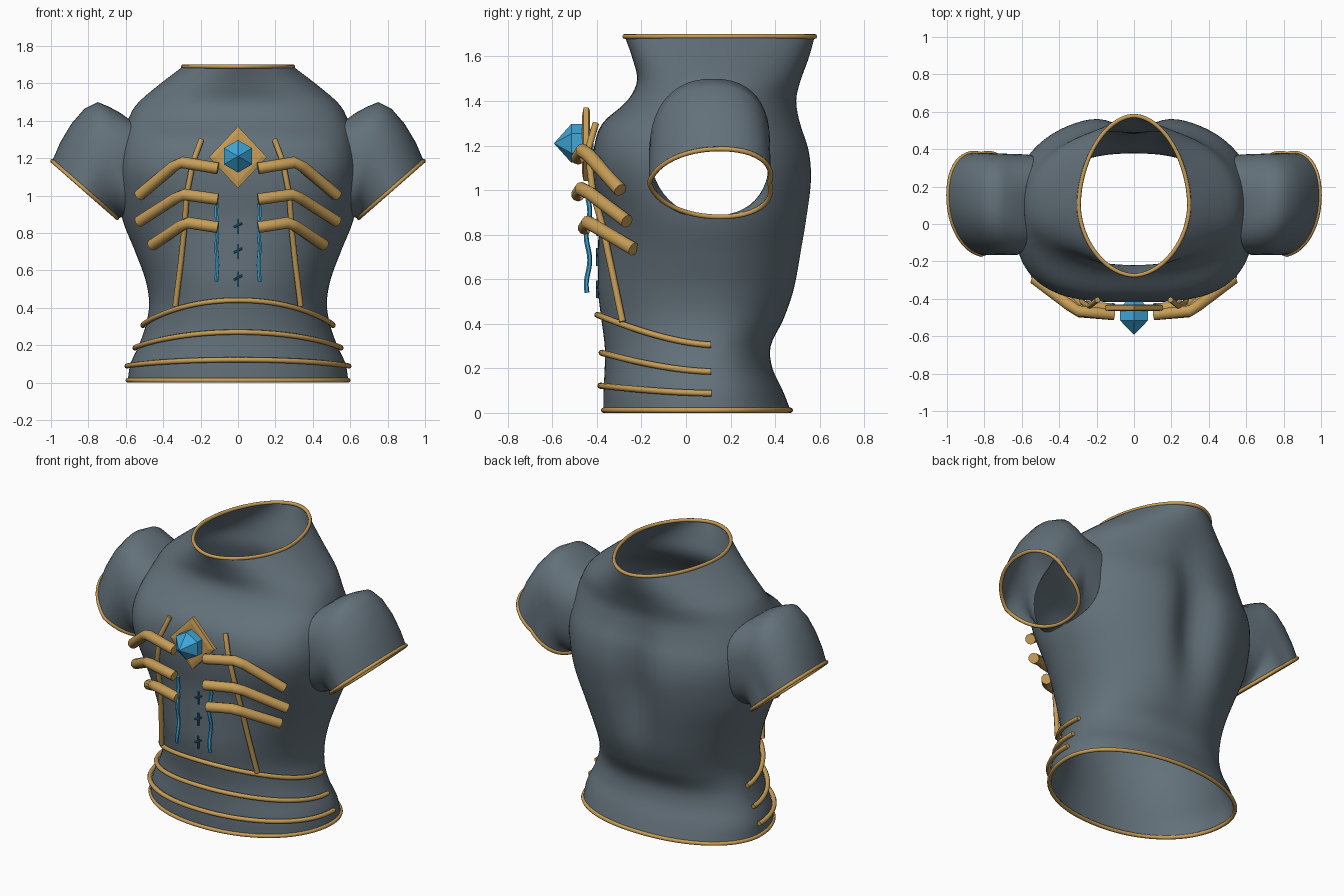
import bpy, bmesh, math
from mathutils import Vector

if "Cube" in bpy.data.objects:
    bpy.data.objects.remove(bpy.data.objects["Cube"])


def material(name, rgb):
    m = bpy.data.materials.new(name)
    m.diffuse_color = (*rgb, 1)
    m.use_nodes = True
    m.node_tree.nodes["Principled BSDF"].inputs["Base Color"].default_value = m.diffuse_color
    return m


STEEL = material("slate_steel", (0.125, 0.165, 0.195))
GOLD = material("gold_trim", (0.57, 0.34, 0.095))
BLUE = material("blue_crystal", (0.05, 0.39, 0.70))
DARK = material("dark_blue_inlay", (0.018, 0.12, 0.21))

# torso profile: height, half width, front y, back y
PROFILE = [
    (0.01, 0.59, -0.37, 0.47), (0.10, 0.575, -0.37, 0.435), (0.20, 0.53, -0.365, 0.39),
    (0.30, 0.495, -0.365, 0.385), (0.42, 0.475, -0.38, 0.45), (0.55, 0.495, -0.395, 0.505),
    (0.70, 0.55, -0.395, 0.54), (0.88, 0.62, -0.395, 0.57), (1.05, 0.64, -0.415, 0.585),
    (1.18, 0.64, -0.415, 0.57), (1.30, 0.62, -0.375, 0.53), (1.40, 0.59, -0.265, 0.51),
    (1.49, 0.54, -0.22, 0.525), (1.59, 0.425, -0.24, 0.555), (1.69, 0.295, -0.275, 0.58)]
YC = 0.10                                    # widest depth of every section
AY, AZ, RY, RZ, AP = 0.105, 1.145, 0.265, 0.265, 2.6   # armhole superellipse
Z0, Z1 = PROFILE[0][0], PROFILE[-1][0]


def power(z, front):
    """Squareness of the section: boxy chest, rounder back, pointed neck."""
    t = min(max((z - 1.5) / 0.19, 0), 1)
    return 2.1 + (0.95 if front else 0.2) * math.exp(-((z - 1.17) / 0.23) ** 2) - 0.25 * t


def section(z):
    """Half width, front y and back y at a height, smoothly interpolated."""
    z = min(max(z, Z0), Z1)
    i = 0
    while i < len(PROFILE) - 2 and z > PROFILE[i + 1][0]:
        i += 1
    p = [PROFILE[min(max(k, 0), len(PROFILE) - 1)] for k in range(i - 1, i + 3)]
    h = p[2][0] - p[1][0]
    t = (z - p[1][0]) / h
    out = []
    for c in (1, 2, 3):
        m1 = (p[2][c] - p[0][c]) / (p[2][0] - p[0][0]) * h
        m2 = (p[3][c] - p[1][c]) / (p[3][0] - p[1][0]) * h
        out.append((2*t**3 - 3*t*t + 1) * p[1][c] + (t**3 - 2*t*t + t) * m1
                   + (3*t*t - 2*t**3) * p[2][c] + (t**3 - t*t) * m2)
    return out


def spow(v, e):
    return math.copysign(abs(v) ** e, v)


def skin(a, z, off=0.0):
    """Point on the torso; angle 0 is the front centre."""
    hw, yf, yb = section(z)
    p = power(z, math.cos(a) > 0)
    x = hw * spow(math.sin(a), 2 / p)
    c = spow(math.cos(a), 2 / p)
    y = YC - c * (YC - yf if c > 0 else yb - YC)
    if c < 0:   # spine groove
        y -= 0.09 * math.exp(-((z - 0.95) / 0.38) ** 2 - (x / 0.13) ** 2)
    d = Vector((x, y - YC, 0)).normalized()
    return Vector((x, y, z)) + d * off


def side_x(y, z):
    hw, yf, yb = section(z)
    p = power(z, y < YC)
    v = (y - YC) / (yb - YC if y > YC else YC - yf)
    return hw * (1 - min(1, abs(v)) ** p) ** (1 / p)


def finish(name, bm, mat, angle=40):
    me = bpy.data.meshes.new(name)
    bm.to_mesh(me)
    bm.free()
    me.materials.append(mat)
    ob = bpy.data.objects.new(name, me)
    bpy.context.collection.objects.link(ob)
    bpy.context.view_layer.objects.active = ob
    for o in bpy.context.selected_objects:
        o.select_set(False)
    ob.select_set(True)
    if angle:
        bpy.ops.object.shade_smooth_by_angle(angle=math.radians(angle))


def loft(bm, rings):
    vs = [[bm.verts.new(p) for p in r] for r in rings]
    n = len(vs[0])
    for a, b in zip(vs, vs[1:]):
        for i in range(n):
            j = (i + 1) % n
            bm.faces.new((a[i], a[j], b[j], b[i]))
    return vs


def tube(name, pts, r, mat=GOLD, cyclic=False, sides=8):
    """Round rod swept along a path."""
    pts = [Vector(p) for p in pts]
    n = len(pts)
    rings = []
    normal = None
    for i, p in enumerate(pts):
        a = pts[(i - 1) % n] if cyclic or i else p
        b = pts[(i + 1) % n] if cyclic or i < n - 1 else p
        t = (b - a).normalized()
        ref = normal or (Vector((0, 0, 1)) if abs(t.z) < 0.9 else Vector((0, 1, 0)))
        normal = (ref - t * ref.dot(t)).normalized()
        bi = t.cross(normal)
        rings.append([p + r * (normal * math.cos(k * math.tau / sides)
                               + bi * math.sin(k * math.tau / sides)) for k in range(sides)])
    bm = bmesh.new()
    vs = loft(bm, rings)
    ends = (vs[-1], vs[0])
    if cyclic:
        for k in range(sides):
            q = (k + 1) % sides
            bm.faces.new((ends[0][k], ends[0][q], ends[1][q], ends[1][k]))
    else:
        for e in ends:
            bm.faces.new(e)
    bmesh.ops.recalc_face_normals(bm, faces=bm.faces)
    finish(name, bm, mat, 50)


# torso shell with two armholes
N, ROWS = 96, 64
angles = [i * math.tau / N for i in range(N)]
bm = bmesh.new()
loft(bm, [[skin(a, Z0 + (Z1 - Z0) * k / ROWS) for a in angles] for k in range(ROWS + 1)])


def hole(p):
    return (abs((p.y - AY) / RY) ** AP + abs((p.z - AZ) / RZ) ** AP) ** (1 / AP)


cut = [f for f in bm.faces
       if abs(f.calc_center_median().x) > 0.25 and hole(f.calc_center_median()) < 1]
bmesh.ops.delete(bm, geom=cut, context='FACES')
for v in bm.verts:
    if v.is_boundary and Z0 + 0.05 < v.co.z < Z1 - 0.05:
        h = hole(v.co)
        y, z = AY + (v.co.y - AY) / h, AZ + (v.co.z - AZ) / h
        v.co = (math.copysign(side_x(y, z), v.co.x), y, z)
finish("torso", bm, STEEL, 60)

# cap sleeves fanning out from the armpit: (top x, top z, bottom x, bottom z)
FAN = [(0.625, 1.44, 0.625, 0.885), (0.69, 1.475, 0.635, 0.88), (0.75, 1.50, 0.64, 0.88),
       (0.82, 1.465, 0.645, 0.88), (0.89, 1.385, 0.645, 0.88), (0.95, 1.285, 0.645, 0.88),
       (0.993, 1.185, 0.645, 0.88)]
M = 48
for s, side in ((1, "right"), (-1, "left")):
    base = []
    for k in range(M):
        t = k * math.tau / M
        y, z = AY + RY * spow(math.sin(t), 2 / AP), AZ + RZ * spow(math.cos(t), 2 / AP)
        base.append(Vector((s * side_x(y, z), y, z)))
    rings = [base]
    for i, (tx, tz, bx, bz) in enumerate(FAN):
        ring = []
        e = 0.82 + 0.02 * i
        for k in range(M):
            t = k * math.tau / M
            c, w = spow(math.cos(t), e), spow(math.sin(t), e)
            ring.append(Vector((s * ((tx + bx) / 2 + c * (tx - bx) / 2),
                                AY + 0.27 * w + 0.008 * i * abs(c),
                                (tz + bz) / 2 + c * (tz - bz) / 2)))
        rings.append(ring)
    bm = bmesh.new()
    loft(bm, rings)
    bmesh.ops.recalc_face_normals(bm, faces=bm.faces)
    finish(side + "_sleeve", bm, STEEL, 60)
    tube(side + "_cuff_trim", rings[-1], 0.011, cyclic=True)

# rims at neck and hem
tube("neck_trim", [skin(a, Z1) for a in angles], 0.011, cyclic=True)
tube("hem_trim", [skin(a, 0.012) for a in angles], 0.012, cyclic=True)

# arched waist bands across the front
for i, (zc, ze) in enumerate([(0.44, 0.305), (0.27, 0.185), (0.122, 0.088)]):
    pts = []
    for k in range(-24, 25):
        a = k / 24 * math.radians(92)
        pts.append(skin(a, ze + (zc - ze) * math.cos(a * 0.97) ** 1.6, 0.015))
    tube("waist_band_%d" % (i + 1), pts, 0.014)

# ribs, side lines and glowing threads, mirrored
RIBS = [[(0.107, -0.485, 1.145), (0.30, -0.465, 1.178), (0.345, -0.435, 1.155), (0.53, -0.295, 1.0)],
        [(0.107, -0.485, 0.98), (0.29, -0.47, 1.006), (0.335, -0.43, 0.985), (0.53, -0.265, 0.86)],
        [(0.107, -0.455, 0.83), (0.265, -0.44, 0.855), (0.305, -0.41, 0.838), (0.46, -0.235, 0.735)]]
LINE = [(0.195, -0.405, 1.30), (0.24, -0.44, 1.18), (0.275, -0.42, 1.0), (0.285, -0.375, 0.84),
        (0.305, -0.335, 0.65), (0.335, -0.285, 0.41)]
for s, side in ((1, "right"), (-1, "left")):
    def flip(pts):
        return [(s * x, y, z) for x, y, z in pts]
    for i, rib in enumerate(RIBS):
        tube("%s_rib_%d" % (side, i + 1), flip(rib), 0.031, sides=10)
    tube(side + "_side_line", flip(LINE), 0.015)
    thread = [(0.113 + 0.003 * math.sin(k * 0.7), -0.44 + 0.008 * math.sin(k * 0.6), 0.96 - 0.021 * k)
              for k in range(21)]
    tube(side + "_glow_thread", flip(thread), 0.011, BLUE, sides=6)

# small inlaid dashes down the breastbone
for i, z in enumerate((0.835, 0.70, 0.555)):
    y = section(z)[1] - 0.003
    tube("inlay_stem_%d" % (i + 1), [(0, y, z - 0.04), (0, y, z + 0.04)], 0.006, DARK, sides=6)
    tube("inlay_tick_%d" % (i + 1), [(-0.022, y, z - 0.005), (0.022, y, z + 0.018)], 0.006, DARK, sides=6)

# diamond brooch plate with a bevelled border
bm = bmesh.new()
DIAMOND = [(0, 1), (1, 0), (0, -1), (-1, 0)]
loops = [(0.9, -0.43), (1, -0.437), (1, -0.46), (0.8, -0.466)]
vs = loft(bm, [[(x * 0.155 * k, y, 1.205 + z * 0.165 * k) for x, z in DIAMOND] for k, y in loops])
bm.faces.new(vs[0])
bm.faces.new(vs[-1])
bmesh.ops.recalc_face_normals(bm, faces=bm.faces)
finish("brooch_plate", bm, GOLD, 0)

# faceted gem
bm = bmesh.new()
hexa = [(math.sin(k * math.tau / 6), math.cos(k * math.tau / 6)) for k in range(6)]
vs = loft(bm, [[(x * r, y, 1.21 + z * r) for x, z in hexa]
               for r, y in ((0.05, -0.415), (0.087, -0.45), (0.087, -0.515))])
bm.faces.new(vs[0])
tip = bm.verts.new((0, -0.593, 1.21))
for k in range(6):
    bm.faces.new((vs[-1][k], vs[-1][(k + 1) % 6], tip))
bmesh.ops.recalc_face_normals(bm, faces=bm.faces)
finish("gem", bm, BLUE, 0)
